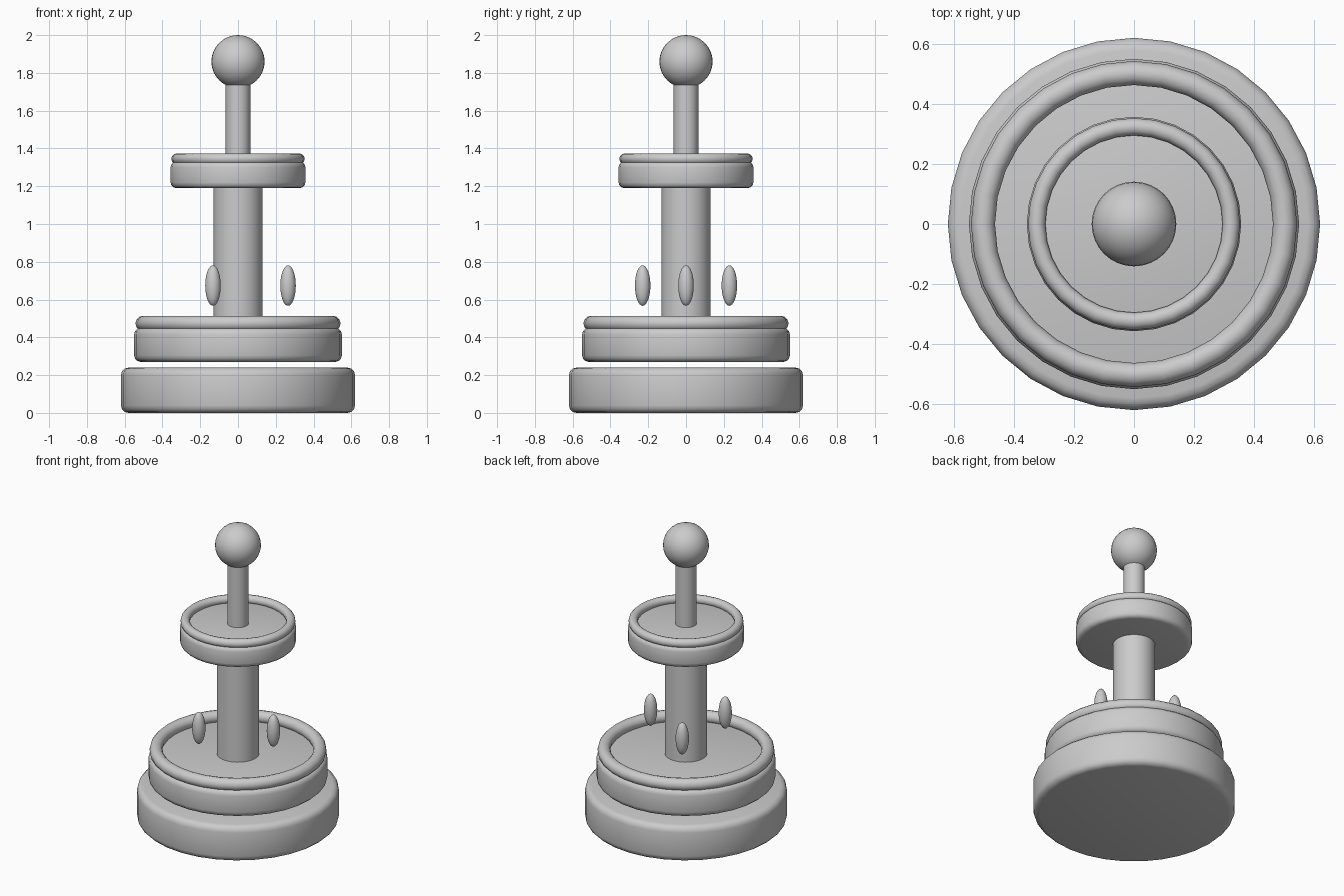
import bpy
from math import cos, sin, tau, radians

if "Cube" in bpy.data.objects:
    bpy.data.objects.remove(bpy.data.objects["Cube"])

SIDES = 32


def finish(name):
    ob = bpy.context.object
    ob.name = name
    bpy.ops.object.shade_smooth_by_angle(angle=radians(40))
    return ob


def drum(name, radius, z0, z1, bevel=0.0):
    bpy.ops.mesh.primitive_cylinder_add(vertices=SIDES, radius=radius, depth=z1 - z0,
                                        location=(0, 0, (z0 + z1) / 2))
    ob = bpy.context.object
    if bevel:
        mod = ob.modifiers.new("rounded_edges", 'BEVEL')
        mod.width = bevel
        mod.segments = 3
        mod.limit_method = 'ANGLE'
        bpy.ops.object.modifier_apply(modifier=mod.name)
    return finish(name)


def rim(name, major, minor, z):
    bpy.ops.mesh.primitive_torus_add(major_segments=SIDES, minor_segments=12,
                                     major_radius=major, minor_radius=minor,
                                     location=(0, 0, z))
    return finish(name)


def ball(name, location, size):
    bpy.ops.mesh.primitive_uv_sphere_add(segments=32, ring_count=16, radius=1,
                                         location=location)
    bpy.context.object.scale = size
    bpy.ops.object.transform_apply(location=False, rotation=False, scale=True)
    return finish(name)


# Base and lower basin
drum("base", 0.62, 0.0, 0.24, 0.04)
drum("lower_basin", 0.55, 0.27, 0.45, 0.035)
rim("lower_rim", 0.503, 0.04, 0.474)

# Column and upper basin
drum("column", 0.13, 0.44, 1.20)
drum("upper_basin", 0.357, 1.19, 1.33, 0.03)
rim("upper_rim", 0.324, 0.029, 1.345)

# Spout and finial
drum("spout", 0.065, 1.32, 1.76)
ball("finial", (0, 0, 1.86), (0.141, 0.141, 0.14))

# Three floating droplets around the column
for i in range(3):
    a = i * tau / 3
    ball(f"droplet_{i + 1}", (0.265 * cos(a), 0.265 * sin(a), 0.674),
         (0.041, 0.041, 0.107))
